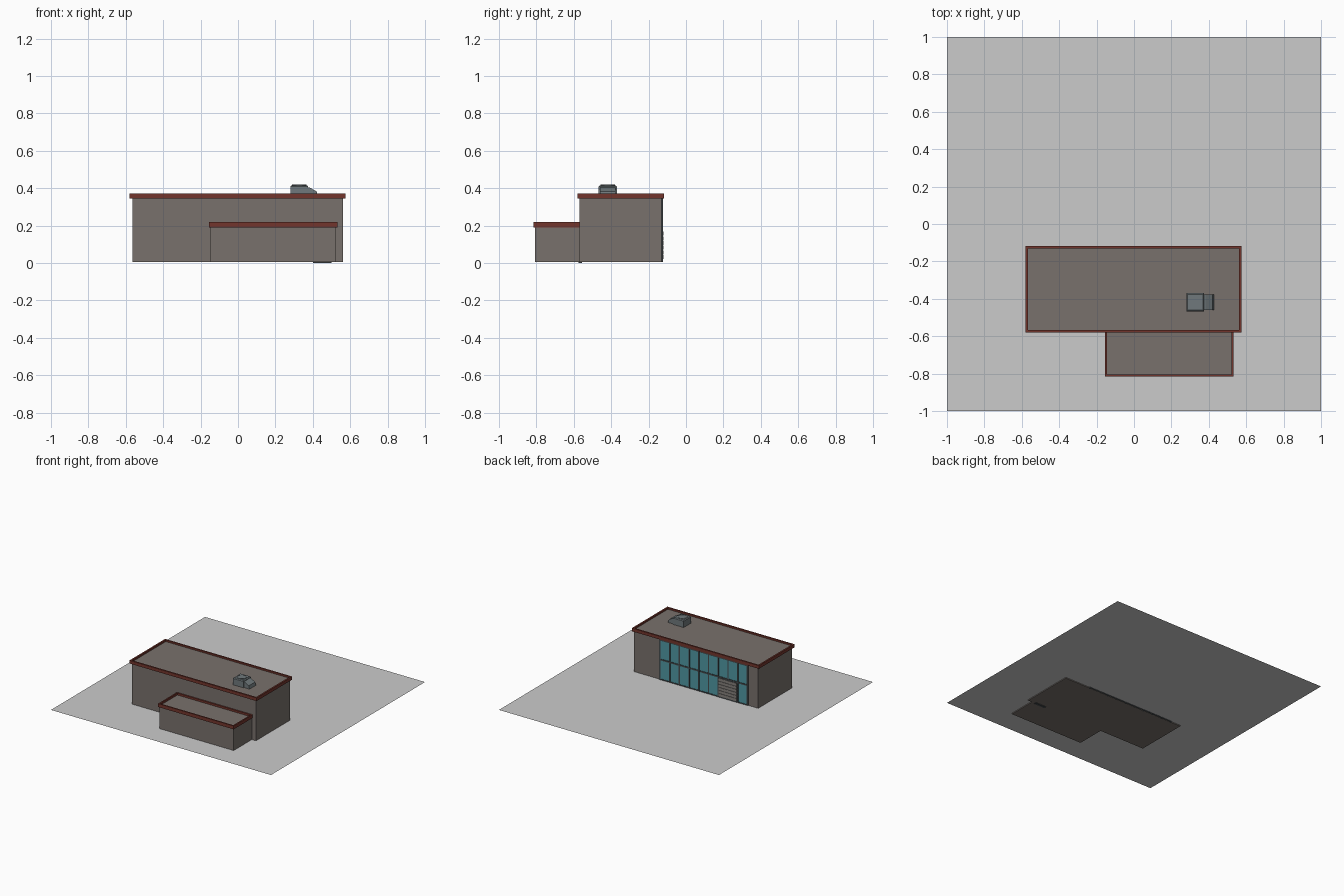
import bpy, bmesh, math

if "Cube" in bpy.data.objects:
    bpy.data.objects.remove(bpy.data.objects["Cube"])


def material(name, rgb):
    m = bpy.data.materials.new(name)
    m.diffuse_color = (*rgb, 1)
    m.use_nodes = True
    m.node_tree.nodes["Principled BSDF"].inputs["Base Color"].default_value = m.diffuse_color
    return m


WALL = material("wall_stone", (0.19, 0.165, 0.15))
TRIM = material("red_trim", (0.17, 0.035, 0.025))
GLASS = material("teal_glass", (0.08, 0.32, 0.37))
FRAME = material("dark_frame", (0.06, 0.07, 0.075))
METAL = material("roof_metal", (0.16, 0.19, 0.20))
SLAT = material("shutter_slat", (0.24, 0.22, 0.20))


def finish(name, bm, mat=None):
    bmesh.ops.recalc_face_normals(bm, faces=bm.faces)
    me = bpy.data.meshes.new(name)
    bm.to_mesh(me)
    bm.free()
    ob = bpy.data.objects.new(name, me)
    bpy.context.collection.objects.link(ob)
    if mat:
        me.materials.append(mat)
    return ob


def add_box(bm, x0, x1, y0, y1, z0, z1):
    verts = bmesh.ops.create_cube(bm, size=1)["verts"]
    for v in verts:
        v.co = (x1 if v.co.x > 0 else x0, y1 if v.co.y > 0 else y0, z1 if v.co.z > 0 else z0)
    return verts


def box(name, dims, mat):
    bm = bmesh.new()
    add_box(bm, *dims)
    return finish(name, bm, mat)


def boxes(name, dims_list, mat):
    bm = bmesh.new()
    for d in dims_list:
        add_box(bm, *d)
    return finish(name, bm, mat)


def rim(name, x0, x1, y0, y1, z0, z1, t, mat):
    """Rectangular parapet ring with mitred corners."""
    bm = bmesh.new()
    loops = []
    for inset, z in ((0, z0), (0, z1), (t, z1), (t, z0)):
        a, b, c, d = x0 + inset, x1 - inset, y0 + inset, y1 - inset
        loops.append([bm.verts.new(p) for p in ((a, c, z), (b, c, z), (b, d, z), (a, d, z))])
    for i in range(4):
        p, q = loops[i], loops[(i + 1) % 4]
        for k in range(4):
            n = (k + 1) % 4
            bm.faces.new((p[k], p[n], q[n], q[k]))
    return finish(name, bm, mat)


# Ground sheet
bm = bmesh.new()
bmesh.ops.create_grid(bm, x_segments=1, y_segments=1, size=1)
for v in bm.verts:
    v.co.z = 0.012
finish("ground_sheet", bm)

# Main hall and front annex with their parapets
box("main_hall", (-0.565, 0.562, -0.57, -0.13, 0.005, 0.358), WALL)
rim("main_parapet", -0.58, 0.575, -0.58, -0.118, 0.345, 0.371, 0.013, TRIM)
box("annex", (-0.15, 0.525, -0.806, -0.565, 0.005, 0.203), WALL)
rim("annex_parapet", -0.156, 0.531, -0.815, -0.57, 0.191, 0.219, 0.011, TRIM)
box("door_sill", (0.4, 0.5, -0.575, -0.555, 0.0, 0.01), FRAME)

# Glazed back wall: glass, mullions, rails
XL, XR, BAYS = -0.47, 0.325, 9
step = (XR - XL) / BAYS
box("back_glass", (XL, XR, -0.14, -0.128, 0.01, 0.345), GLASS)
boxes("mullions", [(XL + i * step - 0.005, XL + i * step + 0.005, -0.14, -0.124, 0.005, 0.345)
                   for i in range(BAYS + 1)], FRAME)
boxes("rails", [(XL, XR, -0.14, -0.1245, z - 0.006, z + 0.006) for z in (0.013, 0.177, 0.339)], FRAME)

# Slatted shutter in two bays of the glazing
sx0, sx1 = XL + step, XL + 3 * step
box("shutter_panel", (sx0, sx1, -0.14, -0.1235, 0.01, 0.175), FRAME)
boxes("shutter_slats", [(sx0 + 0.006, sx1 - 0.006, -0.13, -0.121, 0.022 + i * 0.025, 0.043 + i * 0.025)
                        for i in range(6)], SLAT)

# Rooftop unit: chamfered case, fan ring, sloped hood
bm = bmesh.new()
add_box(bm, 0.28, 0.375, -0.467, -0.37, 0.355, 0.416)
top = [e for e in bm.edges if all(v.co.z > 0.41 for v in e.verts)]
bmesh.ops.bevel(bm, geom=top, offset=0.006, segments=1, affect='EDGES')
finish("roof_unit_case", bm, METAL)

bm = bmesh.new()
loops = []
for r, z in ((0.038, 0.415), (0.038, 0.419), (0.032, 0.419), (0.032, 0.415)):
    loops.append([bm.verts.new((0.3275 + r * math.cos(a), -0.4185 + r * math.sin(a), z))
                  for a in (i * math.tau / 24 for i in range(24))])
for i in range(4):
    p, q = loops[i], loops[(i + 1) % 4]
    for k in range(24):
        n = (k + 1) % 24
        bm.faces.new((p[k], p[n], q[n], q[k]))
finish("fan_ring", bm, METAL)

bm = bmesh.new()
profile = [(0.37, 0.355), (0.37, 0.406), (0.382, 0.404), (0.42, 0.384), (0.428, 0.355)]
face = bm.faces.new([bm.verts.new((x, -0.46, z)) for x, z in profile])
ext = bmesh.ops.extrude_face_region(bm, geom=[face])["geom"]
bmesh.ops.translate(bm, vec=(0, 0.083, 0), verts=[g for g in ext if isinstance(g, bmesh.types.BMVert)])
finish("roof_unit_hood", bm, METAL)
